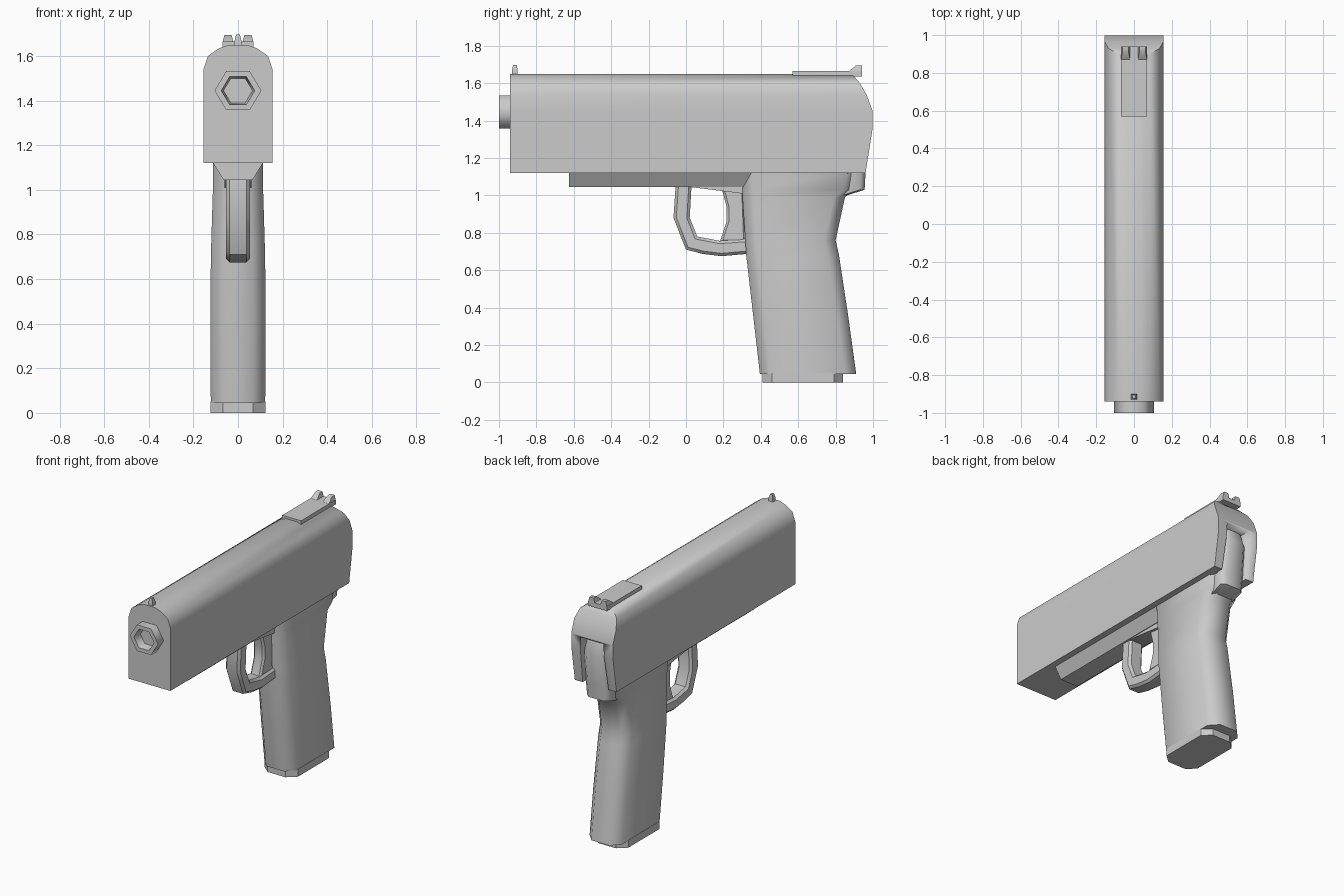
import bpy, bmesh, math
from mathutils import Matrix

if "Cube" in bpy.data.objects:
    bpy.data.objects.remove(bpy.data.objects["Cube"], do_unlink=True)

grey = bpy.data.materials.new("plain grey")
grey.use_nodes = True
grey.diffuse_color = (0.6, 0.6, 0.6, 1)
grey.node_tree.nodes["Principled BSDF"].inputs["Base Color"].default_value = (0.6, 0.6, 0.6, 1)


def finish(name, bm, angle=42, bevel=0):
    """Turn a bmesh into a named, shaded object."""
    bmesh.ops.remove_doubles(bm, verts=bm.verts, dist=0.0005)
    bmesh.ops.recalc_face_normals(bm, faces=bm.faces)
    if bevel:
        edges = [e for e in bm.edges if len(e.link_faces) == 2
                 and e.calc_face_angle() > math.radians(80)
                 and abs(e.verts[0].co.x - e.verts[1].co.x) < 0.001]
        bmesh.ops.bevel(bm, geom=edges, offset=bevel, segments=1, affect='EDGES')
    mesh = bpy.data.meshes.new(name)
    bm.to_mesh(mesh)
    bm.free()
    mesh.materials.append(grey)
    obj = bpy.data.objects.new(name, mesh)
    bpy.context.collection.objects.link(obj)
    bpy.ops.object.select_all(action='DESELECT')
    obj.select_set(True)
    bpy.context.view_layer.objects.active = obj
    bpy.ops.object.shade_smooth_by_angle(angle=math.radians(angle))
    return obj


def loft(name, rings, cx=0.0, cy=0.0, angle=42):
    """Stack chamfered rectangles; each ring is (z, front y, back y, half width)."""
    bm = bmesh.new()
    loops = []
    for z, a, b, w in rings:
        half = [(w - cx, a), (w, a + cy), (w, b - cy), (w - cx, b)]
        if not cx:
            half = [(w, a), (w, b)]
        pts = half + [(-x, y) for x, y in reversed(half)]
        loops.append([bm.verts.new((x, y, z)) for x, y in pts])
    n = len(loops[0])
    for lo, hi in zip(loops, loops[1:]):
        for i in range(n):
            j = (i + 1) % n
            bm.faces.new((lo[i], lo[j], hi[j], hi[i]))
    bm.faces.new(loops[0])
    bm.faces.new(loops[-1])
    return finish(name, bm, angle)


def side_plate(name, pts, w, bevel=0):
    """Extrude a side outline of (y, z) points across the width."""
    bm = bmesh.new()
    face = bm.faces.new([bm.verts.new((-w, y, z)) for y, z in pts])
    moved = bmesh.ops.extrude_face_region(bm, geom=[face])["geom"]
    bmesh.ops.translate(bm, vec=(2 * w, 0, 0),
                        verts=[v for v in moved if isinstance(v, bmesh.types.BMVert)])
    return finish(name, bm, 42, bevel)


# Slide with a rounded top and a curved back
slide = loft("slide", [
    (1.12, -0.94, 0.96, 0.155), (1.36, -0.94, 0.998, 0.155),
    (1.45, -0.94, 0.998, 0.155), (1.54, -0.94, 0.965, 0.155),
    (1.60, -0.94, 0.93, 0.135), (1.635, -0.94, 0.90, 0.085),
    (1.65, -0.94, 0.88, 0.04)])

# Notch in the back of the slide for the tang
cutter = loft("tang_notch_cutter", [(1.0, 0.91, 1.2, 0.1), (1.44, 0.91, 1.2, 0.085)])
cutter.hide_render = True
notch = slide.modifiers.new("notch", 'BOOLEAN')
notch.operation = 'DIFFERENCE'
notch.solver = 'EXACT'
notch.object = cutter
bpy.context.view_layer.objects.active = slide
bpy.ops.object.modifier_apply(modifier="notch")
bpy.data.objects.remove(cutter, do_unlink=True)

# Tang filling the notch
loft("tang", [(1.0, 0.80, 0.86, 0.08), (1.03, 0.80, 0.955, 0.085),
              (1.12, 0.80, 0.96, 0.09), (1.34, 0.85, 0.985, 0.085),
              (1.42, 0.85, 0.965, 0.075)], 0.03, 0.025, 60)

# Frame rail under the slide
loft("frame_rail", [(1.045, -0.625, 0.5, 0.065), (1.125, -0.625, 0.9, 0.115)])
side_plate("frame_underside", [(0.0, 1.06), (0.02, 1.045), (0.3, 1.01), (0.5, 1.01),
                               (0.5, 1.06)], 0.06)

# Grip and base plate
loft("grip", [
    (0.045, 0.395, 0.91, 0.122), (0.35, 0.36, 0.868, 0.124),
    (0.68, 0.322, 0.818, 0.122), (0.76, 0.317, 0.80, 0.12),
    (0.99, 0.302, 0.85, 0.113), (1.03, 0.30, 0.90, 0.113),
    (1.125, 0.29, 0.92, 0.113)], 0.055, 0.06, 60)
loft("grip_base_plate", [(0, 0.41, 0.84, 0.124), (0.05, 0.41, 0.84, 0.124)], 0.057, 0.05, 30)

# Trigger guard and trigger
side_plate("trigger_guard", [
    (-0.055, 1.06), (-0.067, 0.88), (0.0, 0.71), (0.09, 0.687), (0.19, 0.675),
    (0.36, 0.69), (0.36, 0.77), (0.18, 0.757), (0.06, 0.78), (0.02, 0.88),
    (0.03, 1.06)], 0.053, 0.015)
side_plate("trigger", [
    (0.19, 1.04), (0.217, 0.94), (0.217, 0.86), (0.18, 0.75), (0.32, 0.75),
    (0.31, 1.04)], 0.04, 0.012)

# Hollow six-sided barrel
bm = bmesh.new()
loops = []
for radius, y in ((0.105, -0.93), (0.105, -1.0), (0.075, -1.0), (0.065, -0.945)):
    loops.append([bm.verts.new((radius * math.cos(i * math.pi / 3), y,
                                1.445 + 0.87 / 0.9 * radius * math.sin(i * math.pi / 3)))
                  for i in range(6)])
for lo, hi in zip(loops, loops[1:]):
    for i in range(6):
        j = (i + 1) % 6
        bm.faces.new((lo[i], lo[j], hi[j], hi[i]))
bm.faces.new(loops[0])
bm.faces.new(loops[-1])
finish("barrel", bm, 62)

# Sights
loft("rear_sight_plate", [(1.635, 0.57, 0.94, 0.07), (1.665, 0.57, 0.94, 0.07)])
for side, name in ((1, "left"), (-1, "right")):
    post = loft(name + "_rear_sight_post", [(1.66, 0.865, 0.94, 0.025),
                                            (1.695, 0.91, 0.94, 0.016)])
    post.data.transform(Matrix.Translation((side * 0.045, 0, 0)))
loft("front_sight", [(1.64, -0.93, -0.90, 0.016), (1.67, -0.93, -0.90, 0.015),
                     (1.697, -0.925, -0.905, 0.008)])
